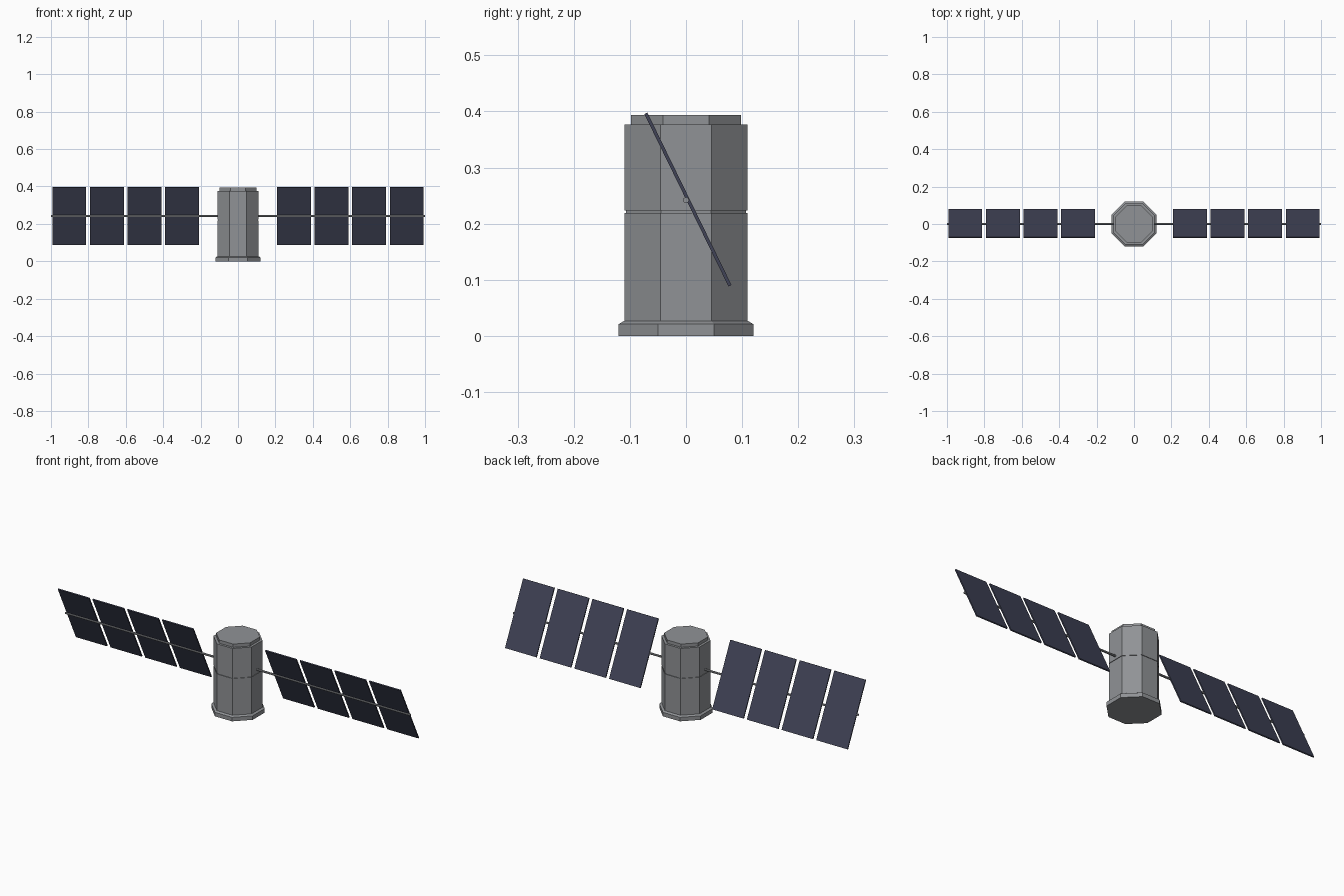
import bpy, bmesh, math
from mathutils import Matrix, Vector

if "Cube" in bpy.data.objects:
    bpy.data.objects.remove(bpy.data.objects["Cube"])


def material(name, rgb):
    m = bpy.data.materials.new(name)
    m.diffuse_color = (*rgb, 1)
    m.use_nodes = True
    m.node_tree.nodes["Principled BSDF"].inputs["Base Color"].default_value = m.diffuse_color
    return m


GREY = material("hull grey", (0.28, 0.29, 0.305))
NAVY = material("panel navy", (0.050, 0.055, 0.092))


def finish(bm, name, mat):
    bmesh.ops.recalc_face_normals(bm, faces=bm.faces)
    me = bpy.data.meshes.new(name)
    bm.to_mesh(me)
    bm.free()
    me.materials.append(mat)
    ob = bpy.data.objects.new(name, me)
    bpy.context.collection.objects.link(ob)
    return ob


# Octagonal hull: stacked rings of (flat-to-centre distance, height)
profile = [(0.12, 0), (0.12, 0.021), (0.11, 0.027),
           (0.11, 0.219), (0.107, 0.219), (0.107, 0.224), (0.11, 0.224),
           (0.11, 0.377), (0.098, 0.377), (0.098, 0.394)]
bm = bmesh.new()
rings = []
for apothem, z in profile:
    r = apothem / math.cos(math.pi / 8)
    rings.append([bm.verts.new((r * math.cos((i + 0.5) * math.pi / 4),
                                r * math.sin((i + 0.5) * math.pi / 4), z))
                  for i in range(8)])
for a, b in zip(rings, rings[1:]):
    for i in range(8):
        j = (i + 1) % 8
        bm.faces.new((a[i], a[j], b[j], b[i]))
bm.faces.new(rings[0][::-1])
bm.faces.new(rings[-1])
finish(bm, "hull", GREY)

TILT = math.radians(26)
for side, label in ((-1, "left"), (1, "right")):
    # Boom carrying the panels
    bm = bmesh.new()
    bmesh.ops.create_cone(bm, cap_ends=True, segments=8, radius1=0.0055,
                          radius2=0.0055, depth=0.92,
                          matrix=Matrix.Translation((side * 0.54, 0, 0.242))
                          @ Matrix.Rotation(math.pi / 2, 4, 'Y'))
    finish(bm, label + "_boom", GREY)
    # Four tilted solar panels
    for k in range(4):
        bm = bmesh.new()
        bmesh.ops.create_cube(bm, size=1)
        bmesh.ops.scale(bm, vec=Vector((0.181, 0.006, 0.342)), verts=bm.verts)
        bmesh.ops.transform(
            bm, verts=bm.verts,
            matrix=Matrix.Translation((side * (0.299 + 0.201 * k), 0.0035, 0.243))
            @ Matrix.Rotation(TILT, 4, 'X'))
        finish(bm, f"{label}_solar_panel_{k + 1}", NAVY)
